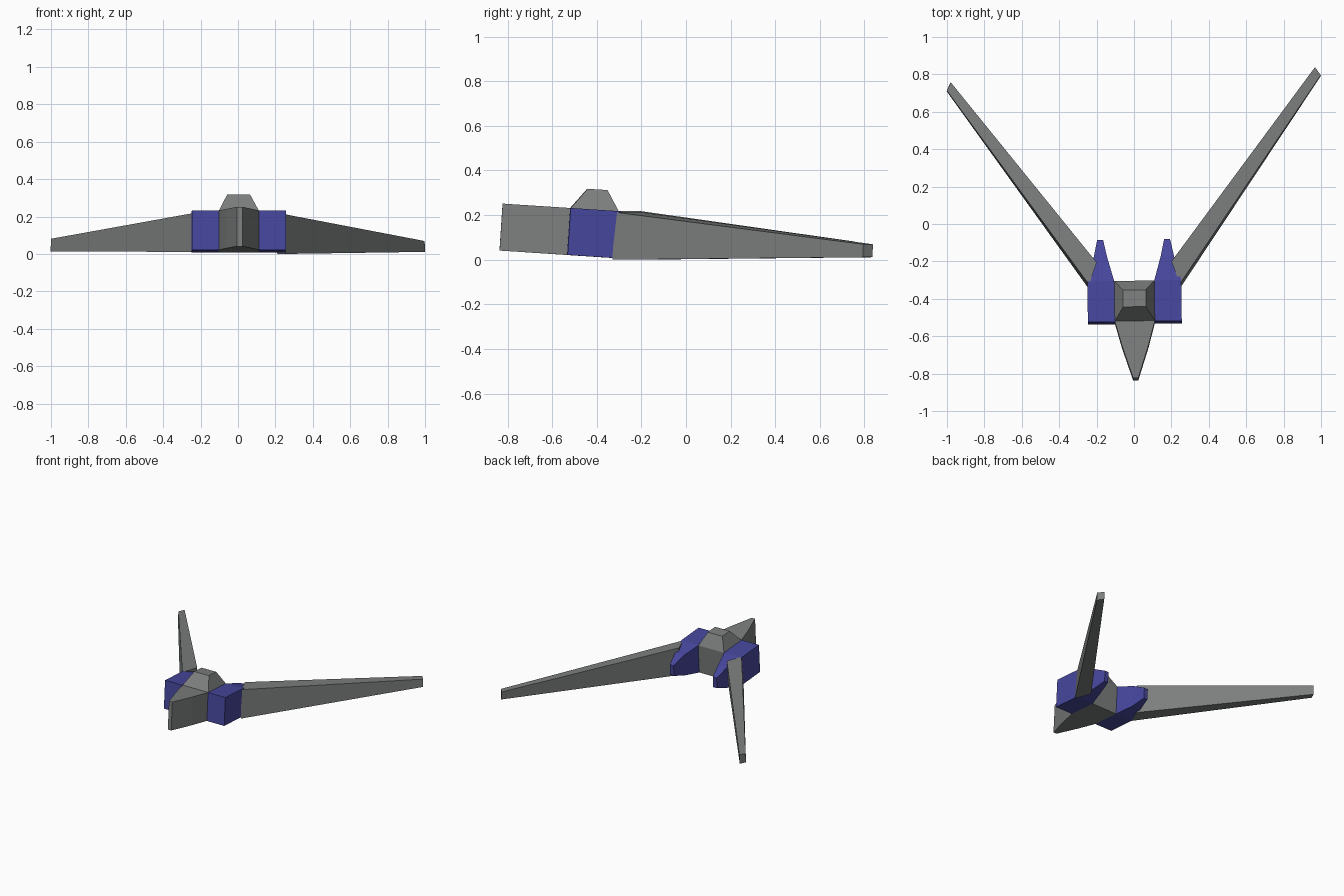
import bpy, bmesh
from mathutils import Vector, Matrix

cube = bpy.data.objects.get("Cube")
if cube:
    bpy.data.objects.remove(cube, do_unlink=True)


def material(name, rgb):
    m = bpy.data.materials.new(name)
    m.use_nodes = True
    m.diffuse_color = (*rgb, 1)
    m.node_tree.nodes["Principled BSDF"].inputs["Base Color"].default_value = (*rgb, 1)
    return m


grey = material("hull grey", (0.2, 0.212, 0.208))
blue = material("engine blue", (0.062, 0.062, 0.34))

# The hull sits slightly nose-up and turned a little about its centre
pivot = Matrix.Translation((0.003, -0.42, 0.125))
tilt = pivot @ Matrix.Rotation(0.015, 4, 'Z') @ Matrix.Rotation(-0.065, 4, 'X') \
    @ Matrix.Translation((0, 0.42, -0.125))


def loft(name, rings, mat, matrix=Matrix()):
    """Skin a chain of matching four-cornered rings and cap both ends."""
    bm = bmesh.new()
    loops = [[bm.verts.new(matrix @ Vector(p)) for p in ring] for ring in rings]
    for a, b in zip(loops, loops[1:]):
        for i in range(4):
            j = (i + 1) % 4
            bm.faces.new((a[i], a[j], b[j], b[i]))
    bm.faces.new(loops[0])
    bm.faces.new(loops[-1])
    bmesh.ops.recalc_face_normals(bm, faces=bm.faces)
    mesh = bpy.data.meshes.new(name)
    bm.to_mesh(mesh)
    bm.free()
    mesh.materials.append(mat)
    ob = bpy.data.objects.new(name, mesh)
    bpy.context.collection.objects.link(ob)
    return ob


def upright(y, x, half, low, high):
    return [(x - half, y, low), (x + half, y, low), (x + half, y, high), (x - half, y, high)]


def flat(z, half, front, back):
    return [(-half, front, z), (half, front, z), (half, back, z), (-half, back, z)]


LOW, HIGH = 0.018, 0.229

# Body with the wedge nose
loft("body_and_nose", [upright(y, 0, half, LOW, HIGH) for y, half in
     ((-0.31, 0.107), (-0.525, 0.107), (-0.66, 0.07), (-0.83, 0.014))], grey, tilt)

# Canopy
loft("canopy", [flat(HIGH, 0.107, -0.525, -0.31), flat(0.32, 0.061, -0.455, -0.365)],
     grey, tilt)

# Engines with tapering tails
for side, s in (("left", 1), ("right", -1)):
    x = s * 0.179
    loft(side + "_engine", [upright(-0.528, x, 0.072, LOW, HIGH),
                            upright(-0.31, x, 0.072, LOW, HIGH),
                            upright(-0.18, x, 0.036, 0.045, 0.2),
                            upright(-0.085, x, 0.016, 0.08, 0.16)], blue, tilt)


# Swept wings, each from a root ring to a tip ring
def wing_ring(lead, trail, low, high, rake):
    (lx, ly), (tx, ty) = lead, trail
    return [(lx + rake, ly - rake, low), (tx + rake, ty - rake, low),
            (tx, ty, high), (lx, ly, high)]


loft("left_wing", [wing_ring((0.245, -0.32), (0.2, -0.2), 0.004, 0.217, 0.01),
                   wing_ring((0.998, 0.795), (0.967, 0.838), 0.015, 0.073, 0.002)], grey)
loft("right_wing", [wing_ring((-0.24, -0.325), (-0.2, -0.205), 0.015, 0.222, -0.01),
                    wing_ring((-1.0, 0.712), (-0.98, 0.758), 0.017, 0.085, -0.002)], grey)

# The right wing's lower edge leans forward like the left one's
for v in bpy.data.objects["right_wing"].data.vertices:
    if v.co.z < 0.018:
        v.co.y -= 0.02 if v.co.y < 0 else 0.004

# Rest the craft on the ground
bpy.context.view_layer.update()
meshes = [o for o in bpy.context.collection.objects if o.type == 'MESH']
lowest = min(v.co.z for o in meshes for v in o.data.vertices)
for o in meshes:
    o.data.transform(Matrix.Translation((0, 0, -lowest)))
